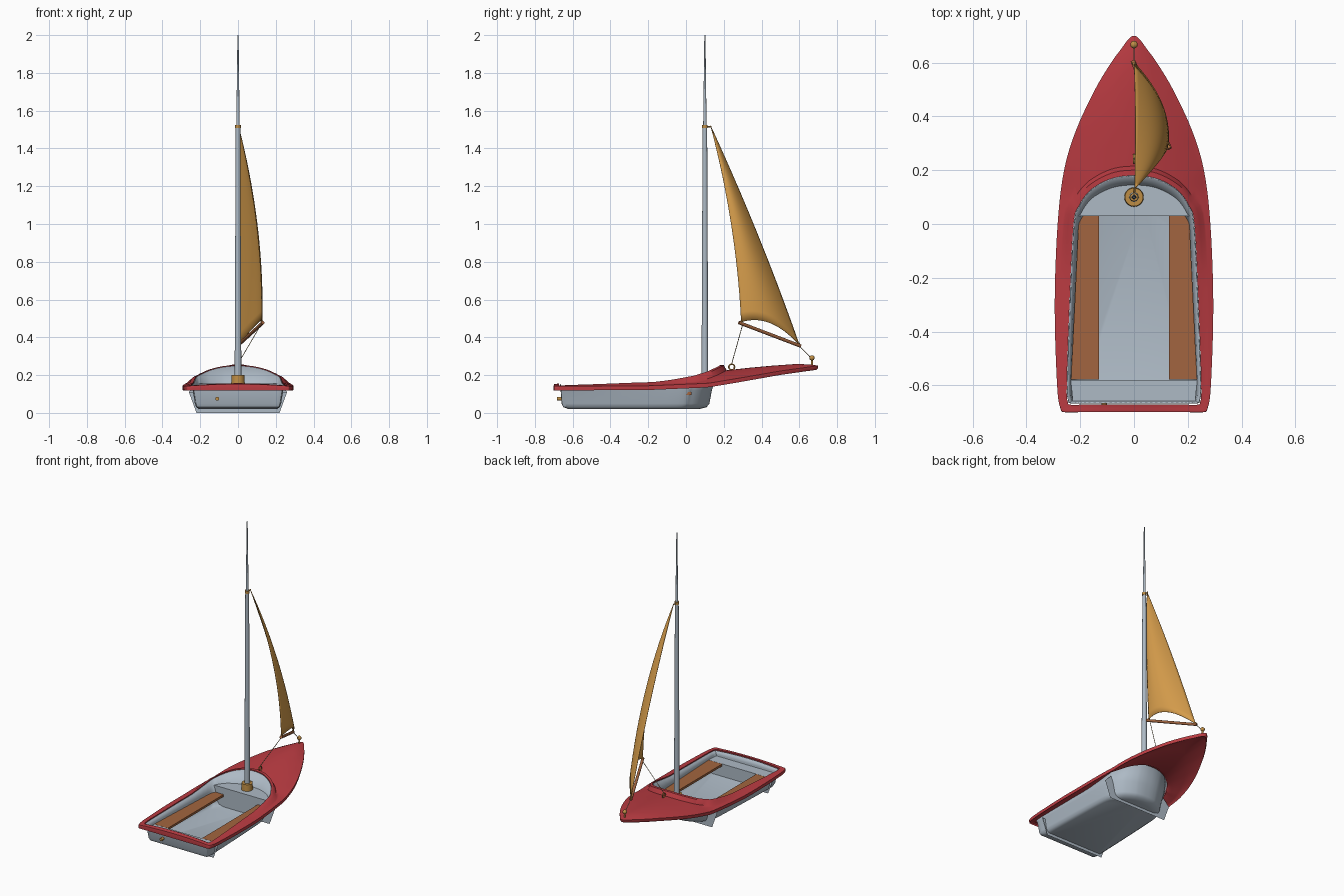
import bpy, bmesh, math
from mathutils import Vector

if "Cube" in bpy.data.objects:
    bpy.data.objects.remove(bpy.data.objects["Cube"])

def mat(name, r, g, b):
    m = bpy.data.materials.new(name)
    m.diffuse_color = (r, g, b, 1)
    m.use_nodes = True
    m.node_tree.nodes["Principled BSDF"].inputs["Base Color"].default_value = m.diffuse_color
    return m

RED = mat("red deck paint", .50, .045, .055)
GREY = mat("light grey", .42, .49, .56)
OCHRE = mat("ochre sailcloth", .66, .33, .07)
GOLD = mat("brass", .52, .27, .06)
WOOD = mat("brown wood", .36, .13, .05)
ROPE = mat("rope", .45, .36, .2)

def build(name, verts, faces, material, angle=40, thick=0):
    me = bpy.data.meshes.new(name)
    me.from_pydata([tuple(v) for v in verts], [], faces)
    bm = bmesh.new()
    bm.from_mesh(me)
    bmesh.ops.remove_doubles(bm, verts=bm.verts, dist=1e-5)
    bmesh.ops.recalc_face_normals(bm, faces=bm.faces)
    bm.to_mesh(me)
    bm.free()
    me.materials.append(material)
    ob = bpy.data.objects.new(name, me)
    bpy.context.collection.objects.link(ob)
    bpy.ops.object.select_all(action='DESELECT')
    ob.select_set(True)
    bpy.context.view_layer.objects.active = ob
    bpy.ops.object.shade_smooth_by_angle(angle=math.radians(angle))
    if thick:
        s = ob.modifiers.new("thickness", 'SOLIDIFY')
        s.thickness, s.offset = thick, 0
    return ob

def loft(rings, wrap=False):
    n = len(rings[0])
    faces = []
    for i in range(len(rings) if wrap else len(rings) - 1):
        j = (i + 1) % len(rings)
        faces += [(i*n + k, i*n + (k+1) % n, j*n + (k+1) % n, j*n + k) for k in range(n)]
    return [p for r in rings for p in r], faces

def rod(name, a, b, r0, r1, material, sides=16):
    a, b = Vector(a), Vector(b)
    q = (b - a).to_track_quat('Z', 'Y')
    rings = [[p + q @ Vector((r*math.cos(t), r*math.sin(t), 0))
              for t in (2*math.pi*k/sides for k in range(sides))]
             for p, r in ((a, r0), (b, r1))]
    v, f = loft(rings)
    f += [tuple(range(sides)), tuple(range(sides, 2*sides))]
    return build(name, v, f, material)

def spline(pts, steps=5):
    # Catmull-Rom through the control points of a half outline
    P = [Vector(p) for p in pts]
    P = [Vector((-P[1].x, P[1].y))] + P + [Vector((-P[-2].x, P[-2].y))]
    out = []
    for i in range(1, len(P) - 2):
        a, b, c, d = P[i-1:i+3]
        for s in range(steps):
            t = s / steps
            out.append(.5*(2*b + (c-a)*t + (2*a-5*b+4*c-d)*t*t + (3*b-a-3*c+d)*t**3))
    return out + [P[-2]]

def full(half):
    return half + [Vector((-p.x, p.y)) for p in half[-2:0:-1]]

def table(y, rows):
    if y <= rows[0][0]:
        return rows[0][1]
    for (a, u), (b, v) in zip(rows, rows[1:]):
        if y <= b:
            return u + (v - u)*(y - a)/(b - a)
    return rows[-1][1]

# plan outlines of the hull edge and the cockpit opening
EDGE = [(0, .7), (.02, .688), (.05, .648), (.085, .6), (.145, .5), (.215, .35), (.26, .2), (.284, 0),
        (.295, -.3), (.286, -.6), (.274, -.685), (.258, -.7), (.2, -.7), (.1, -.7), (0, -.7)]
OPEN = [(0, .18), (.03, .179), (.06, .175), (.09, .167), (.13, .148), (.17, .118), (.203, .07), (.225, 0),
        (.24, -.3), (.25, -.6), (.246, -.662), (.236, -.672), (.19, -.672), (.095, -.672), (0, -.672)]
outer, inner = full(spline(EDGE)), full(spline(OPEN))
WIDTH = [(p[1], p[0]) for p in reversed(EDGE[:10])]
SHEER = [(-.7, .141), (-.2, .143), (.12, .157), (.3, .187), (.5, .222), (.7, .25)]
CROWN = [(-.7, .152), (-.6, .17), (-.3, .192), (-.05, .205), (.2, .224), (.4, .246), (.6, .26), (.7, .254)]

def edge_z(y):
    return table(y, SHEER)

def deck_z(p):
    w = max(table(p.y, WIDTH), .001)
    k = 1 - min(abs(p.x)/w, 1)**2
    return edge_z(p.y) + (table(p.y, CROWN) - edge_z(p.y))*k

def lift(y):
    t = min(max((y + .2)/.38, 0), 1)
    return .03*t*t*(3 - 2*t)

# red deck with raised cockpit lip and rolled gunwale
def deck_ring(kind, amount, dz):
    ring = []
    for i, o in zip(inner, outer):
        length = (o - i).length
        foot = min(.035/length, .6)
        f = {'lip': min(amount/length, .4), 'deck': foot + (1 - foot)*amount, 'edge': amount}[kind]
        p = i.lerp(o, f)
        z = edge_z(o.y) if kind == 'edge' else deck_z(p) + (lift(i.y) if kind == 'lip' else 0)
        ring.append(Vector((p.x, p.y, z + dz)))
    return ring

rings = [deck_ring(*r) for r in (
    ('lip', 0, -.02), ('lip', 0, 0), ('lip', .02, -.001), ('deck', 0, 0), ('deck', .25, 0),
    ('deck', .5, 0), ('deck', .75, 0), ('deck', .9, 0), ('edge', 1, 0), ('edge', 1, -.012),
    ('edge', .98, -.022), ('deck', .9, -.015), ('deck', .5, -.012), ('deck', 0, -.012))]
build("deck", *loft(rings, True), RED, 50)

# grey cockpit tub
def tub_ring(sx, front, stern, z):
    return [Vector((p.x*sx, stern + (p.y + .672)*(front - stern)/.852, z)) for p in inner]

top = [Vector((p.x*.99, p.y*.99, deck_z(p) + lift(p.y) - .005)) for p in inner]
rings = [top] + [tub_ring(*r) for r in ((.95, .135, -.661, .12), (.905, .122, -.656, .05),
                                        (.88, .108, -.648, .032), (.82, .07, -.62, .022))]
v, f = loft(rings)
n = len(inner)
f.append(tuple(range(4*n, 5*n)))
build("tub", v, f, GREY, 40, .004)

# transverse bulkheads and the raised ends of the cockpit
def plate(name, pts, material):
    return build(name, pts, [tuple(range(len(pts)))], material)

plate("front_bulkhead", [(-.22, .03, 0), (.22, .03, 0), (.26, .03, .11), (.215, .03, .155),
                         (-.215, .03, .155), (-.26, .03, .11)], GREY)
plate("rear_bulkhead", [(-.22, -.58, 0), (.22, -.58, 0), (.26, -.58, .11), (-.26, -.58, .11)], GREY)
arc = sorted((p for p in tub_ring(.96, .148, -.661, .155) if p.y > .03), key=lambda p: p.x)
plate("mast_platform", [(-.215, .03, .155)] + arc + [(.215, .03, .155)], GREY)
plate("stern_platform", [(-.235, -.58, .11), (.235, -.58, .11), (.228, -.658, .11), (-.228, -.658, .11)], GREY)

# side benches
for name, s in (("right_bench", 1), ("left_bench", -1)):
    rings = [[(s*x, y, z) for x, y in ((.13, .029), (.205, .029), (.234, -.579), (.13, -.579))]
             for z in (.095, .11)]
    v, f = loft(rings)
    build(name, v, f + [(0, 1, 2, 3), (4, 5, 6, 7)], WOOD, 30)

# mast and its fittings
rod("mast", (0, .1, .15), (0, .1, 1.52), .018, .012, GREY, 24)
rod("mast_tip", (0, .1, 1.52), (0, .1, 2), .009, .003, GREY, 24)
rod("mast_collar", (0, .1, .155), (0, .1, .2), .036, .034, GOLD, 24)
rod("mast_band", (0, .1, 1.507), (0, .1, 1.525), .015, .015, GOLD)
rod("halyard_hook", (0, .11, 1.516), (.002, .135, 1.516), .004, .004, GOLD, 8)

# curved sail
N = 20
v, f = [], []
tack, clew, head = Vector((0, .6, .36)), Vector((.125, .292, .48)), Vector((.002, .13, 1.52))
for j in range(N + 1):
    t = j/N
    b = 4*t*(1 - t)
    luff = tack.lerp(head, t) + Vector((.004, .016, 0))*b
    leech = clew.lerp(head, t) + Vector((.034, .028, 0))*b
    for i in range(N + 1):
        u = i/N
        c = 4*u*(1 - u)
        v.append(luff.lerp(leech, u) + Vector((.042*(1 - t) + .015*b, 0, .055*(1 - t)**3))*c)
for j in range(N):
    for i in range(N):
        a = j*(N + 1) + i
        f.append((a, a + 1, a + N + 2, a + N + 1))
build("sail", v, f, OCHRE, 60, .003)

# boom with end caps
rod("boom", (-.004, .606, .354), (.132, .28, .478), .009, .009, WOOD)
rod("boom_tack_cap", (0, .595, .358), (0, .597, .372), .006, .006, GOLD, 8)
rod("boom_clew_cap", (.126, .293, .47), (.126, .292, .488), .006, .006, GOLD, 8)

# ropes
rod("sheet_rope", (.122, .3, .468), (0, .242, .26), .002, .002, ROPE, 8)
rod("tack_rope", (0, .6, .355), (0, .665, .287), .002, .002, ROPE, 8)

# deck fittings
rod("bow_post", (0, .667, .245), (0, .667, .285), .006, .006, GOLD, 12)
bpy.ops.mesh.primitive_uv_sphere_add(segments=16, ring_count=10, radius=.014, location=(0, .667, .291))
ball = bpy.context.object
ball.name = "bow_knob"
ball.data.materials.append(GOLD)
bpy.ops.object.shade_smooth()
bpy.ops.mesh.primitive_torus_add(major_segments=20, minor_segments=8, major_radius=.015, minor_radius=.004,
                                 location=(0, .242, .243), rotation=(0, math.pi/2, 0))
eye = bpy.context.object
eye.name = "deck_eye"
eye.data.materials.append(GOLD)
bpy.ops.object.shade_smooth()
rod("drain_plug", (-.11, -.65, .075), (-.11, -.683, .075), .01, .01, GOLD, 12)
